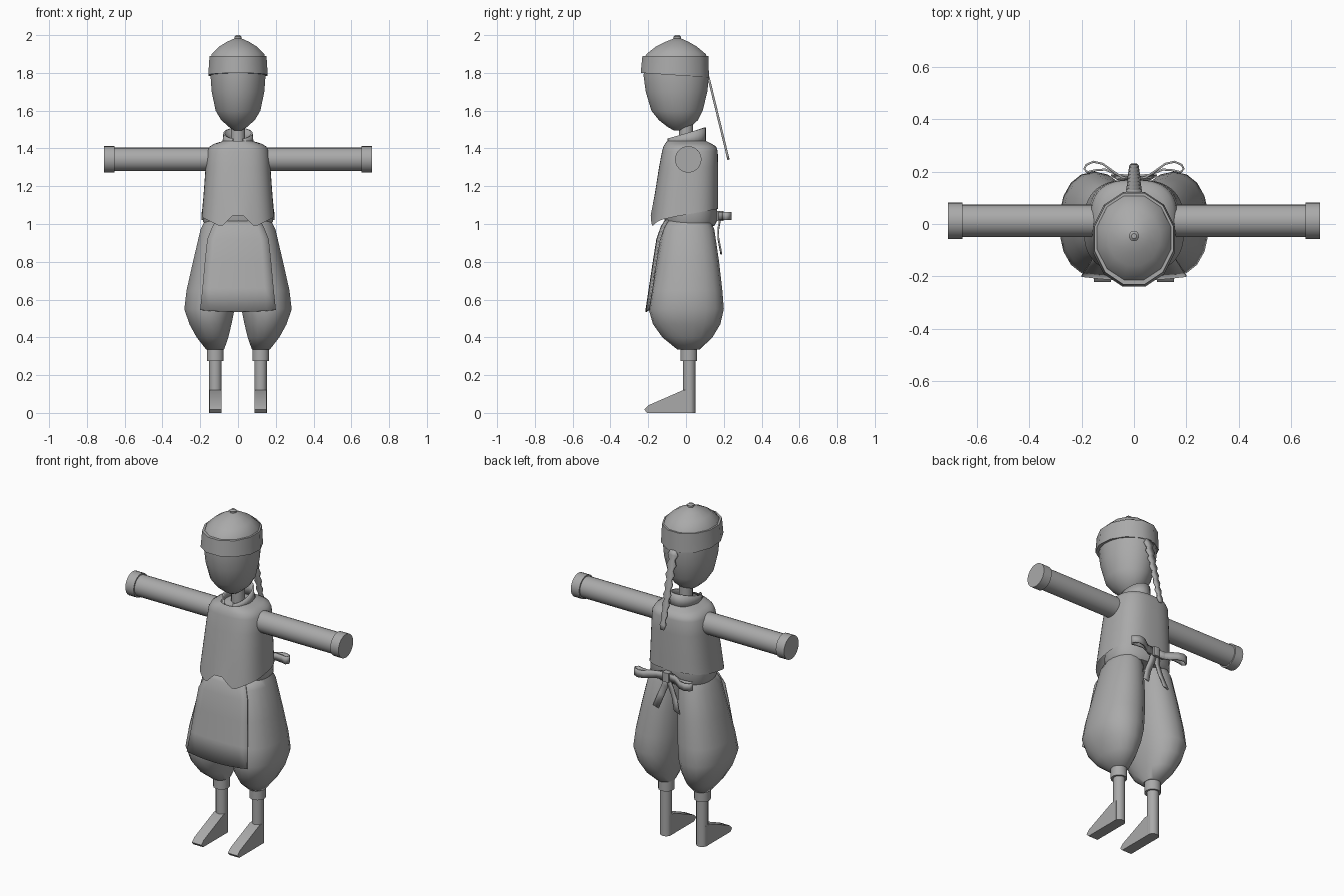
import bpy, bmesh, math
from mathutils import Vector, Matrix

if "Cube" in bpy.data.objects:
    bpy.data.objects.remove(bpy.data.objects["Cube"])

grey = bpy.data.materials.new("plain_grey")
grey.use_nodes = True
COLOUR = (0.4, 0.4, 0.4, 1)
grey.diffuse_color = COLOUR
grey.node_tree.nodes["Principled BSDF"].inputs["Base Color"].default_value = COLOUR


def finish(name, bm, angle=40, thickness=0):
    """Turn a bmesh into a shaded object, with optional thickness."""
    bmesh.ops.recalc_face_normals(bm, faces=bm.faces)
    mesh = bpy.data.meshes.new(name)
    bm.to_mesh(mesh)
    bm.free()
    mesh.materials.append(grey)
    mesh.shade_smooth()
    mesh.set_sharp_from_angle(angle=math.radians(angle))
    obj = bpy.data.objects.new(name, mesh)
    bpy.context.collection.objects.link(obj)
    if thickness:
        mod = obj.modifiers.new("Thickness", "SOLIDIFY")
        mod.thickness = thickness
        mod.offset = 0
    return obj


def skin(bm, rows, closed):
    """Bridge consecutive rows of points with quads."""
    vs = [[bm.verts.new(p) for p in row] for row in rows]
    n = len(vs[0])
    for a, b in zip(vs, vs[1:]):
        for i in range(n if closed else n - 1):
            j = (i + 1) % n
            bm.faces.new((a[i], a[j], b[j], b[i]))
    return vs


def loft(name, rings, n=24, power=2, caps=True, adjust=None, angle=40):
    """Rings are (z, centre x, half width, front y, back y)."""
    rows = []
    for k, (z, xc, rx, front, back) in enumerate(rings):
        row = []
        for i in range(n):
            t = 2 * math.pi * (i + 0.5) / n
            c, s = math.cos(t), math.sin(t)
            x = xc + rx * math.copysign(abs(c) ** (2 / power), c)
            y = (front + back) / 2 + (back - front) / 2 * math.copysign(abs(s) ** (2 / power), s)
            p = Vector((x, y, z))
            row.append(adjust(k, p) if adjust else p)
        rows.append(row)
    bm = bmesh.new()
    vs = skin(bm, rows, True)
    if caps:
        bm.faces.new(vs[0])
        bm.faces.new(vs[-1])
    return finish(name, bm, angle)


def ribbon(name, points, half, thickness=0.008):
    """Flat strip along a path; half is the sideways half-width vector."""
    bm = bmesh.new()
    skin(bm, [[Vector(p) - Vector(half), Vector(p) + Vector(half)] for p in points], False)
    return finish(name, bm, 50, thickness)


def rod(name, x0, x1, y, z, radius):
    """Sideways cylinder from x0 to x1."""
    bm = bmesh.new()
    place = Matrix.Translation(((x0 + x1) / 2, y, z)) @ Matrix.Rotation(math.pi / 2, 4, "Y")
    bmesh.ops.create_cone(bm, cap_ends=True, segments=24, radius1=radius,
                          radius2=radius, depth=abs(x1 - x0), matrix=place)
    return finish(name, bm)


# Head and neck
loft("head", [(1.495, 0, .02, -.065, -.01), (1.515, 0, .05, -.1, .025),
              (1.55, 0, .09, -.145, .065), (1.6, 0, .12, -.185, .09),
              (1.7, 0, .141, -.215, .115), (1.78, 0, .147, -.226, .123),
              (1.86, 0, .145, -.225, .12)], n=20)
loft("neck", [(1.4, 0, .038, -.037, .038), (1.55, 0, .038, -.037, .038)], n=16)


# Cap: band tilting down to the back, domed crown and knob
def tilt(k, p):
    if k == 0:
        p.z -= .025 * (p.y + .24) / .37
    return p


loft("cap_band", [(1.8, 0, .163, -.246, .128), (1.89, 0, .156, -.237, .124)],
     n=12, adjust=tilt)
loft("cap_crown", [(1.87, 0, .15, -.228, .12), (1.9, 0, .144, -.215, .11),
                   (1.94, 0, .102, -.162, .06), (1.965, 0, .06, -.11, .015),
                   (1.982, 0, .02, -.065, -.025)], n=12, angle=50)
loft("cap_knob", [(1.975, 0, .018, -.064, -.026), (1.992, 0, .02, -.066, -.026),
                  (2.0, 0, .01, -.056, -.036)], n=10)


# Vest with a pointed front hem that rises towards the back
def hem(k, p):
    if k == 0:
        if p.y < -.08:
            a = abs(p.x)
            p.z = 1.07 - .95 * a if a < .09 else .985 + .5 * (a - .09)
        else:
            p.z = 1.035 + .18 * (p.y + .08)
    return p


loft("vest", [(1.0, 0, .192, -.187, .17), (1.15, 0, .183, -.167, .17),
              (1.3, 0, .172, -.143, .17), (1.385, 0, .164, -.127, .168),
              (1.41, 0, .15, -.12, .16), (1.425, 0, .125, -.11, .135),
              (1.44, 0, .076, -.1, .105)],
     n=48, power=2.7, caps=False, adjust=hem, angle=60)
loft("vest_neck_floor", [(1.42, 0, .1, -.1, .11), (1.43, 0, .078, -.098, .104)])

# Standing collar, open at the front
bm = bmesh.new()
arc = [math.radians(-68 + 316 * i / 24) for i in range(25)]
collar_rows = [[(.078 * math.cos(t), .1 * math.sin(t), 1.42) for t in arc],
               [(.073 * math.cos(t), .1 * math.sin(t), 1.48 + .03 * math.sin(t)) for t in arc]]
skin(bm, collar_rows, False)
finish("collar", bm, 40, .01)

# Waistband
loft("waistband", [(.99, 0, .17, -.105, .15), (1.015, 0, .187, -.115, .165),
                   (1.09, 0, .183, -.115, .165)], n=32, power=2.4)

# Arms, trousers and feet for each side
for side, s in (("left", 1), ("right", -1)):
    rod(side + "_sleeve", s * .13, s * .67, .012, 1.342, .062)
    rod(side + "_sleeve_cuff", s * .655, s * .71, .012, 1.342, .07)
    loft(side + "_trouser_leg",
         [(1.02, s * .09, .085, -.095, .13), (.97, s * .1, .1, -.125, .15),
          (.8, s * .12, .12, -.155, .175), (.65, s * .14, .134, -.182, .192),
          (.55, s * .151, .135, -.198, .2), (.47, s * .146, .113, -.175, .182),
          (.4, s * .135, .085, -.125, .14), (.335, s * .121, .048, -.045, .072)],
         n=18, power=2.2, angle=60)
    loft(side + "_ankle_cuff", [(.275, s * .12, .045, -.031, .06),
                                (.345, s * .12, .045, -.031, .06)], n=16)
    loft(side + "_shin", [(0, s * .12, .033, -.016, .05), (.3, s * .12, .033, -.016, .05)], n=16)
    # Wedge-shaped shoe
    outline = [(.03, 0), (-.205, 0), (-.222, .018), (-.2, .04), (-.012, .122), (.03, .122)]
    bm = bmesh.new()
    ends = skin(bm, [[(s * .12 + w, y, z) for y, z in outline] for w in (-.032, .032)], True)
    for end in ends:
        bm.faces.new(end)
    finish(side + "_shoe", bm, 30)

    # Bow loop and hanging tail at the back
    loop = [(0, .172), (.045, .178), (.085, .205), (.12, .23), (.155, .238), (.182, .226),
            (.19, .21), (.178, .198), (.15, .205), (.11, .208), (.06, .188), (0, .182)]
    ribbon(side + "_bow_loop", [(s * x, y, 1.042) for x, y in loop], (0, 0, .022))
    ribbon(side + "_bow_tail", [(s * .005, .185, 1.05), (s * .02, .172, .98),
                                (s * .045, .172, .92), (s * .07, .186, .845)], (.018, 0, .006))

# Bow knot
loft("bow_knot", [(1.015, 0, .022, .16, .198), (1.07, 0, .022, .16, .198)], n=12, power=4)

# Apron hanging over the front
bm = bmesh.new()
rows = []
for z, half, y in ((1.02, .115, -.108), (.985, .135, -.13), (.92, .162, -.153),
                   (.8, .175, -.172), (.66, .188, -.193), (.535, .2, -.212)):
    rows.append([(half * u / 4, y + .014 * (u / 4) ** 2, z + .01 * (u / 4) ** 2 * (z < .6))
                 for u in range(-4, 5)])
skin(bm, rows, False)
finish("apron", bm, 40, .008)

# Braid: zigzag-edged strip hanging from the cap
bm = bmesh.new()
rows = []
STEPS = 16
for i in range(STEPS + 1):
    f = i / STEPS
    w = (.032 if i % 2 else .018) * (1 - .45 * f)
    y, z = .118 + .107 * f, 1.78 - .44 * f
    rows.append([(-w, y, z), (w, y, z)])
skin(bm, rows, False)
finish("braid", bm, 40, .012)
